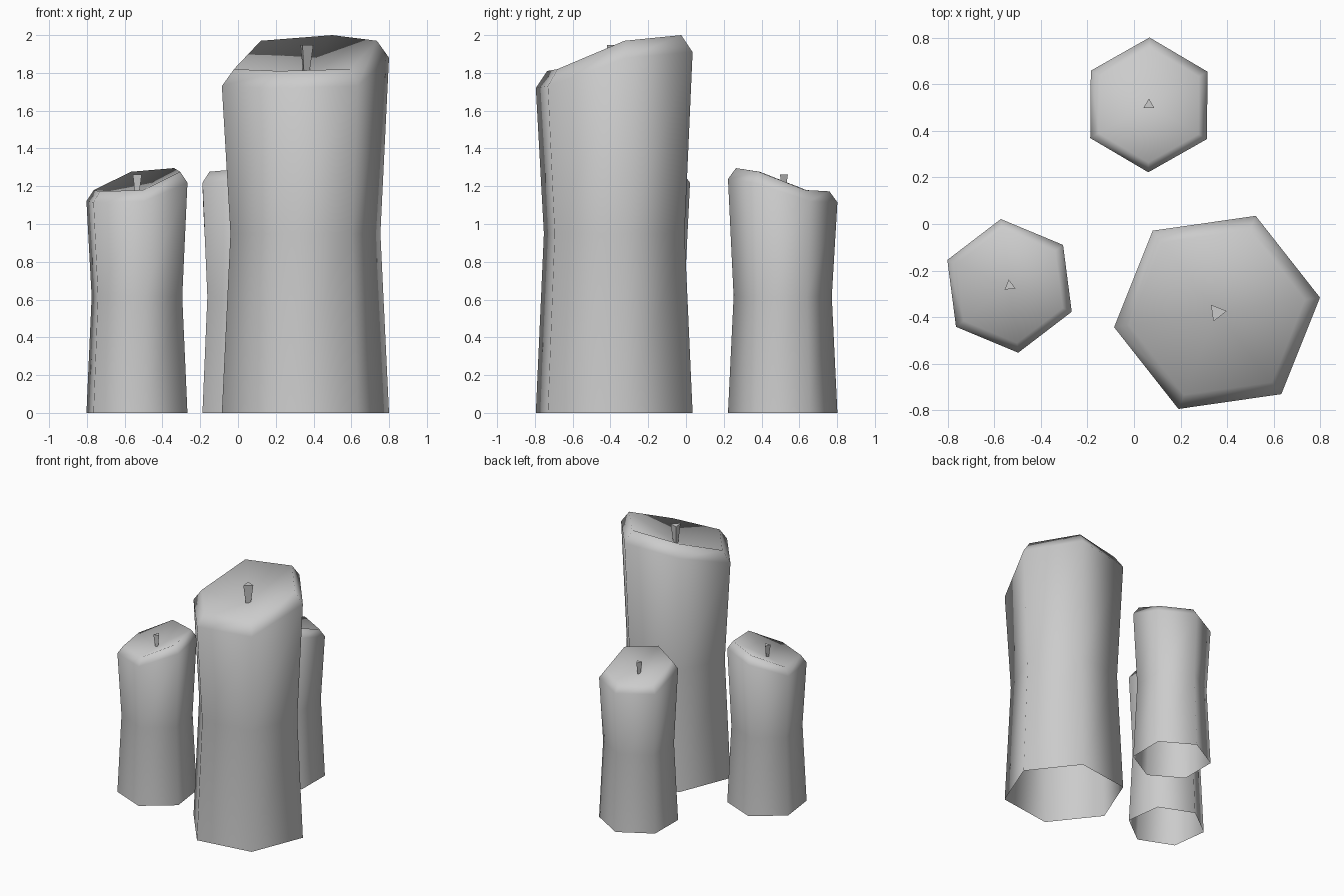
import bpy, bmesh
from math import cos, sin, radians, pi

if "Cube" in bpy.data.objects:
    bpy.data.objects.remove(bpy.data.objects["Cube"])

# Shoulder heights around the hexagon, starting from the highest corner
SHOULDER = [1.91, 1.88, 1.73, 1.72, 1.73, 1.88]


def ring(bm, radius, heights):
    n = len(heights)
    return [bm.verts.new((radius * cos(2 * pi * i / n), radius * sin(2 * pi * i / n), z))
            for i, z in enumerate(heights)]


def bridge(bm, lower, upper):
    n = len(lower)
    for i in range(n):
        j = (i + 1) % n
        bm.faces.new((lower[i], lower[j], upper[j], upper[i]))


def finish(bm, name, smooth, location, turn, scale):
    mesh = bpy.data.meshes.new(name)
    bm.normal_update()
    bm.to_mesh(mesh)
    bm.free()
    for poly in mesh.polygons:
        poly.use_smooth = smooth
    obj = bpy.data.objects.new(name, mesh)
    bpy.context.collection.objects.link(obj)
    obj.location = (*location, 0)
    obj.rotation_euler.z = radians(turn)
    obj.scale = (scale,) * 3


def candle(name, location, turn, scale):
    # Waisted wax body, open underneath, with slanted rim and sunken top
    bm = bmesh.new()
    rings = [ring(bm, 0.447, [0] * 6),
             ring(bm, 0.401, [0.95] * 6),
             ring(bm, 0.447, SHOULDER),
             ring(bm, 0.382, [z + 0.09 for z in SHOULDER])]
    for lower, upper in zip(rings, rings[1:]):
        bridge(bm, lower, upper)
    centre = bm.verts.new((0, 0, 1.80))
    rim = rings[-1]
    for i in range(6):
        bm.faces.new((rim[i], rim[(i + 1) % 6], centre))
    finish(bm, name + "_wax", True, location, turn, scale)

    # Three-sided wick, wider at the top
    bm = bmesh.new()
    low = ring(bm, 0.02, [1.79] * 3)
    high = ring(bm, 0.042, [1.947] * 3)
    bridge(bm, low, high)
    bm.faces.new(high)
    finish(bm, name + "_wick", False, location, turn + 60, scale)


candle("tall_candle", (0.357, -0.38), 68.2, 1.0)
candle("left_candle", (-0.535, -0.266), 37.4, 0.648)
candle("back_candle", (0.064, 0.512), -90.5, 0.648)
